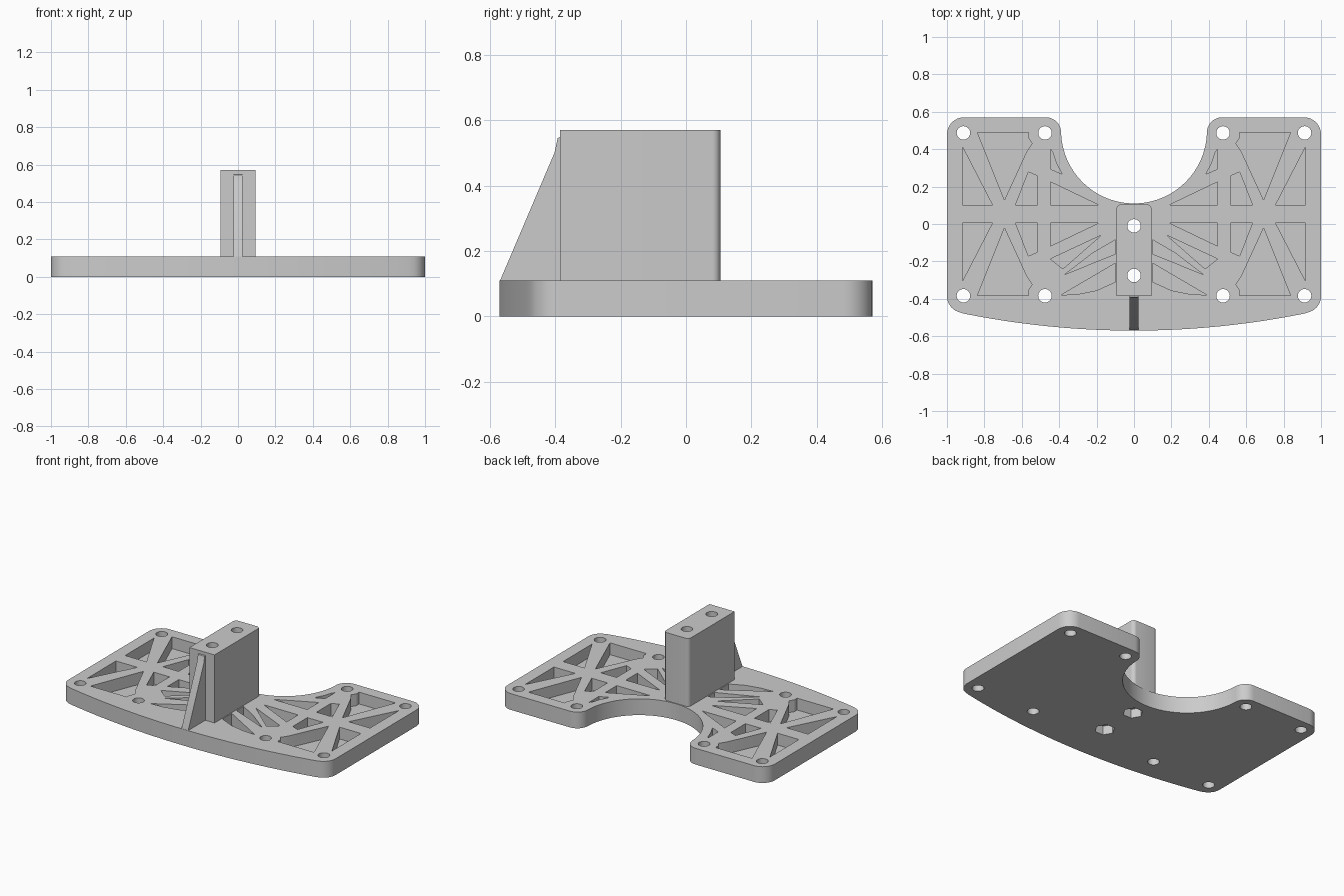
import bpy, bmesh, math

if "Cube" in bpy.data.objects:
    bpy.data.objects.remove(bpy.data.objects["Cube"], do_unlink=True)

grey = bpy.data.materials.new("light grey")
grey.use_nodes = True
grey.diffuse_color = (0.6, 0.6, 0.6, 1)
grey.node_tree.nodes["Principled BSDF"].inputs["Base Color"].default_value = (0.6, 0.6, 0.6, 1)

TOP = 0.11      # plate thickness
FLOOR = 0.03    # pocket floor
HEIGHT = 0.57   # top of the post


def arc(cx, cy, r, a0, a1, n):
    angles = [math.radians(a0 + (a1 - a0) * i / n) for i in range(n + 1)]
    return [(cx + r * math.cos(a), cy + r * math.sin(a)) for a in angles]


def circle(cx, cy, r, n=32):
    return arc(cx, cy, r, 0, 360, n)[:-1]


def prisms(name, outlines, z0, z1):
    """One object holding each outline extruded from z0 to z1."""
    bm = bmesh.new()
    for pts in outlines:
        face = bm.faces.new([bm.verts.new((x, y, z0)) for x, y in pts])
        ext = bmesh.ops.extrude_face_region(bm, geom=[face])["geom"]
        verts = [v for v in ext if isinstance(v, bmesh.types.BMVert)]
        bmesh.ops.translate(bm, vec=(0, 0, z1 - z0), verts=verts)
    bmesh.ops.recalc_face_normals(bm, faces=bm.faces)
    mesh = bpy.data.meshes.new(name)
    bm.to_mesh(mesh)
    bm.free()
    mesh.materials.append(grey)
    obj = bpy.data.objects.new(name, mesh)
    bpy.context.collection.objects.link(obj)
    return obj


def activate(obj):
    bpy.ops.object.select_all(action="DESELECT")
    obj.select_set(True)
    bpy.context.view_layer.objects.active = obj


def cut(obj, outlines, z0, z1):
    cutter = prisms("cutter", outlines, z0, z1)
    cutter.hide_render = True
    mod = obj.modifiers.new("cut", "BOOLEAN")
    mod.operation, mod.solver, mod.object = "DIFFERENCE", "EXACT", cutter
    activate(obj)
    bpy.ops.object.modifier_apply(modifier=mod.name)
    bpy.data.objects.remove(cutter, do_unlink=True)


def mirror_x(pts):
    return [(-x, y) for x, y in pts]


# Base plate: bowed front edge, round corners and a semicircular notch behind
bow = 4.6
half = [(bow * math.sin(t), bow - 0.57 - bow * math.cos(t))
        for t in [0.2 * i / 12 for i in range(13)]]
half += arc(0.91, -0.385, 0.09, -70, 0, 8)
half += arc(0.91, 0.48, 0.09, 0, 90, 8)
half += arc(0.47, 0.49, 0.08, 90, 180, 8)
half += arc(0, 0.5, 0.39, 0, -90, 24)
plate = prisms("base_plate", [half + mirror_x(half)[-2:0:-1]], 0, TOP)

# Triangular lightening pockets, shared by the rear and front truss bays
bay = [
    [(0.917, 0.412), (0.917, 0.102), (0.757, 0.102)],
    [(0.837, 0.490), (0.564, 0.490), (0.564, 0.46), (0.545, 0.43), (0.575, 0.385), (0.693, 0.128)],
    [(0.634, 0.102), (0.564, 0.278), (0.516, 0.257), (0.516, 0.102)],
    [(0.447, 0.225), (0.19, 0.102), (0.447, 0.102)],
]
pockets = bay + [[(x, 0.107 - y) for x, y in p] for p in bay]
# Sliver beside the notch, and the fan of wedges beside the post
pockets += [
    [(0.447, 0.40), (0.435, 0.385), (0.415, 0.325), (0.385, 0.267), (0.447, 0.294)],
    [(0.447, -0.187), (0.38, -0.24), (0.175, -0.06)],
    [(0.1, -0.085), (0.22, -0.155), (0.37, -0.27), (0.1, -0.16)],
    [(0.39, -0.38), (0.3, -0.375), (0.2, -0.355), (0.1, -0.31), (0.1, -0.21)],
]
cut(plate, pockets + [mirror_x(p) for p in pockets], FLOOR, TOP + 0.1)

# Screw holes near the corners, post bolt holes and hexagonal nut recesses
bolts = [(0, -0.01), (0, -0.275)]
screws = [(x, y) for x in (-0.912, -0.476, 0.476, 0.912) for y in (-0.384, 0.487)]
cut(plate, [circle(x, y, 0.036) for x, y in screws + bolts], -0.1, TOP + 0.1)
cut(plate, [circle(x, y, 0.062, 6) for x, y in bolts], -0.1, 0.06)

# Upright post with rounded rear corners
side = [(0.094, -0.385)] + arc(0.069, 0.08, 0.025, 0, 90, 6)
post = prisms("post", [side + mirror_x(side)[::-1]], TOP - 0.005, HEIGHT)
cut(post, [circle(x, y, 0.036) for x, y in bolts], 0, HEIGHT + 0.1)

# Sloping front rib, drawn in profile and stood upright
profile = [(-0.568, TOP - 0.005), (-0.568, TOP), (-0.402, 0.50),
           (-0.392, 0.545), (-0.38, 0.55), (-0.38, TOP - 0.005)]
rib = prisms("front_rib", [profile], -0.025, 0.025)
for v in rib.data.vertices:
    v.co = (v.co.z, v.co.x, v.co.y)

for obj in (plate, post, rib):
    activate(obj)
    bpy.ops.object.shade_smooth_by_angle(angle=math.radians(30))
